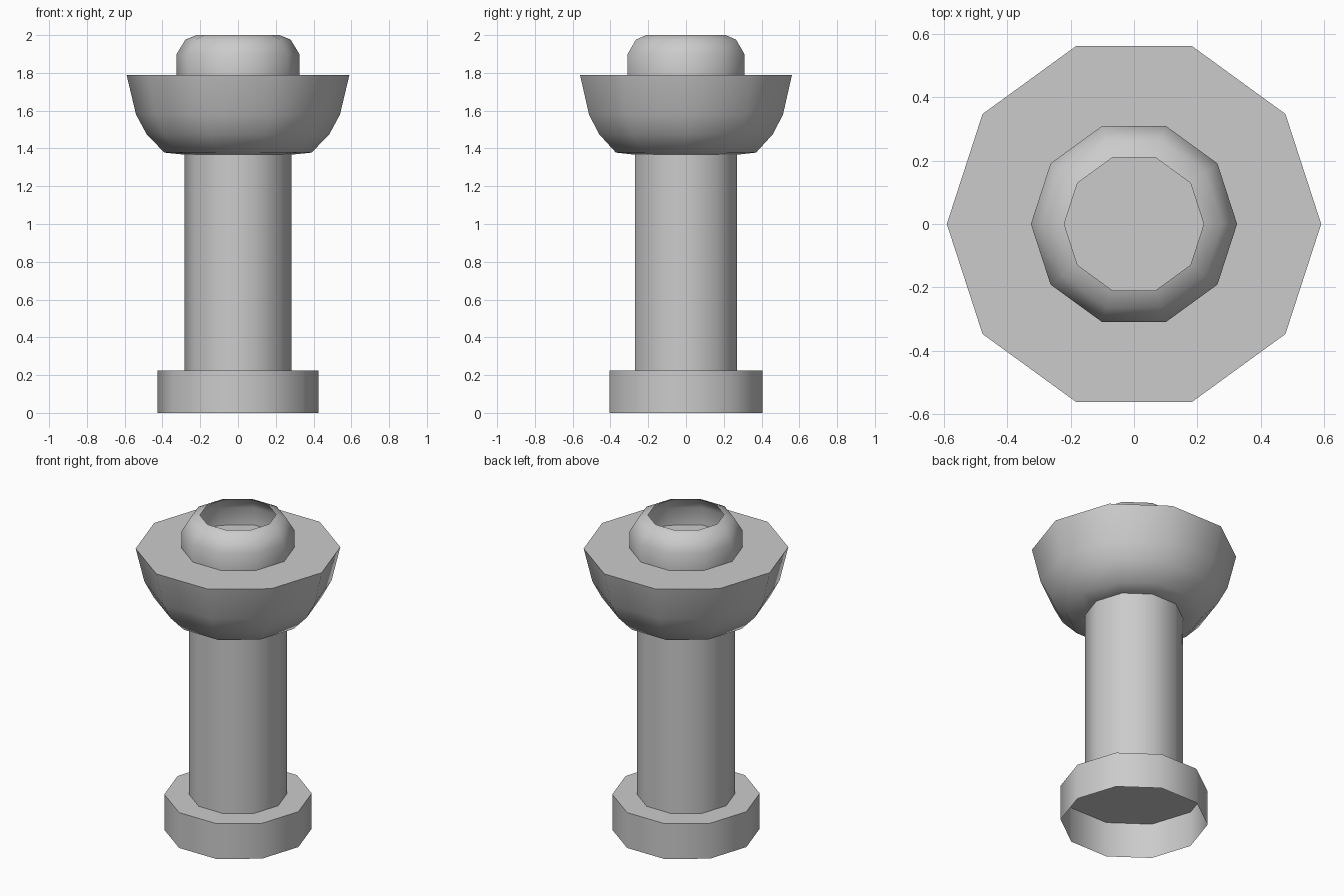
import bpy, bmesh, math

if "Cube" in bpy.data.objects:
    bpy.data.objects.remove(bpy.data.objects["Cube"])

SIDES = 10


def lathe(name, profile, cap=None):
    """Spin (radius, z) points, listed bottom to top, into a ten-sided shell.
    cap='top' closes the upper ring with a flat disc."""
    bm = bmesh.new()
    rings = []
    for r, z in profile:
        rings.append([bm.verts.new((r * math.cos(2 * math.pi * i / SIDES),
                                    r * math.sin(2 * math.pi * i / SIDES), z))
                      for i in range(SIDES)])
    for low, high in zip(rings, rings[1:]):
        for i in range(SIDES):
            j = (i + 1) % SIDES
            bm.faces.new((low[i], low[j], high[j], high[i]))
    if cap == 'top':
        bm.faces.new(rings[-1])
    mesh = bpy.data.meshes.new(name)
    bm.to_mesh(mesh)
    bm.free()
    obj = bpy.data.objects.new(name, mesh)
    bpy.context.collection.objects.link(obj)
    bpy.ops.object.select_all(action='DESELECT')
    obj.select_set(True)
    bpy.context.view_layer.objects.active = obj
    bpy.ops.object.shade_smooth_by_angle(angle=math.radians(50))
    return obj


# Foot: hollow underneath, closed on top
lathe("foot", [(0.425, 0.0), (0.425, 0.225)], cap='top')

# Straight column
lathe("column", [(0.283, 0.225), (0.283, 1.367)])

# Rounded bowl with a flat lid
lathe("bowl", [(0.283, 1.367), (0.39, 1.378), (0.484, 1.476),
               (0.54, 1.58), (0.59, 1.79)], cap='top')

# Rounded collar, open at the top down to the bowl lid
lathe("collar", [(0.325, 1.79), (0.325, 1.9), (0.278, 1.977), (0.22, 2.0)])
